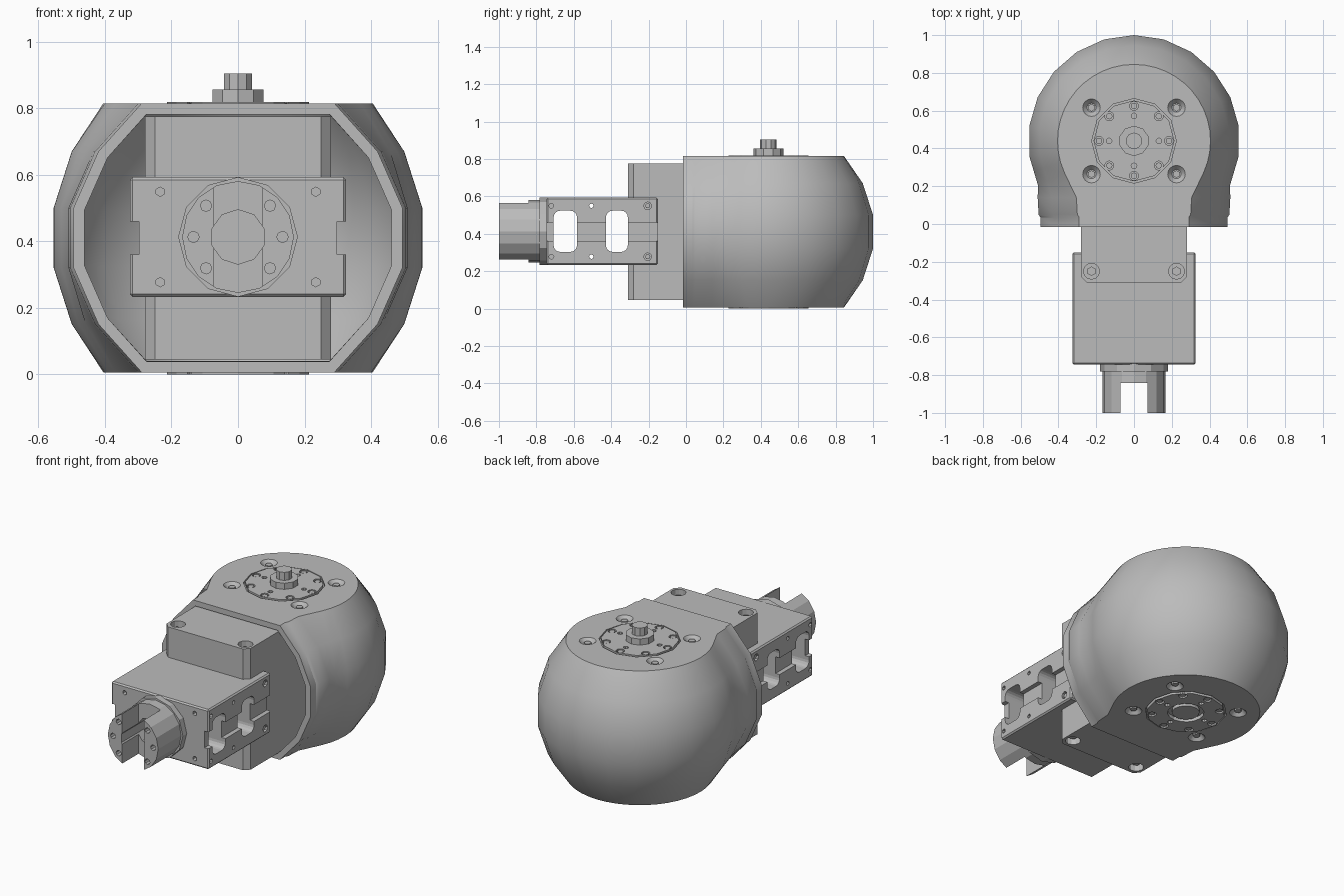
import bpy, bmesh, math
from mathutils import Matrix, Vector

if "Cube" in bpy.data.objects:
    bpy.data.objects.remove(bpy.data.objects["Cube"], do_unlink=True)

grey = bpy.data.materials.new("machined grey")
grey.use_nodes = True
grey.diffuse_color = (0.5, 0.5, 0.5, 1)
grey.node_tree.nodes["Principled BSDF"].inputs["Base Color"].default_value = (0.5, 0.5, 0.5, 1)

CY, TOP, BOTTOM, ARM_Z = 0.44, 0.815, 0.006, 0.413


def add(name, bm):
    bmesh.ops.recalc_face_normals(bm, faces=bm.faces)
    mesh = bpy.data.meshes.new(name)
    bm.to_mesh(mesh)
    bm.free()
    mesh.materials.append(grey)
    ob = bpy.data.objects.new(name, mesh)
    bpy.context.collection.objects.link(ob)
    return ob


def cyl(name, axis, a, b, centre, r, sides=12, r2=None):
    """Cylinder or cone from a to b along an axis; centre is the other two coordinates."""
    mid = list(centre)
    mid.insert("XYZ".index(axis), (a + b) / 2)
    turn = {"X": Matrix.Rotation(math.pi / 2, 4, "Y"),
            "Y": Matrix.Rotation(-math.pi / 2, 4, "X"), "Z": Matrix()}[axis]
    bm = bmesh.new()
    bmesh.ops.create_cone(bm, cap_ends=True, segments=sides, radius1=r,
                          radius2=r if r2 is None else r2, depth=b - a,
                          matrix=Matrix.Translation(mid) @ turn)
    return add(name, bm)


def box(name, lo, hi, bevel=0, axis=None, segments=1):
    """Box between two corners; bevels edges along one axis, or all of them."""
    lo, hi = Vector(lo), Vector(hi)
    bm = bmesh.new()
    bmesh.ops.create_cube(bm, size=1, matrix=Matrix.Translation((lo + hi) / 2)
                          @ Matrix.Diagonal((*(hi - lo), 1)))
    if bevel:
        edges = [e for e in bm.edges if axis is None or
                 abs((e.verts[0].co - e.verts[1].co)[axis]) > 0.001]
        bmesh.ops.bevel(bm, geom=edges, offset=bevel, segments=segments,
                        profile=0.5, affect="EDGES")
    return add(name, bm)


def finish(ob, cutters=()):
    """Cut all the holes, bake the modifiers and drop the cutters."""
    for c in cutters:
        c.hide_render = True
        m = ob.modifiers.new("cut", "BOOLEAN")
        m.operation, m.solver, m.object = "DIFFERENCE", "EXACT", c
    bpy.context.view_layer.update()
    deps = bpy.context.evaluated_depsgraph_get()
    mesh = bpy.data.meshes.new_from_object(ob.evaluated_get(deps))
    ob.modifiers.clear()
    ob.data = mesh
    for c in cutters:
        bpy.data.objects.remove(c, do_unlink=True)


# Rounded shell: a barrel footprint at each height that narrows to an open front
def footprint(r, front, rim):
    half = []
    steps = 14
    for i in range(steps + 1):
        a = math.radians(90 - i * 8.2)
        k = r if rim or i % 2 == 0 else r * math.cos(math.radians(8.2))
        half.append((k * math.cos(a), CY + k * math.sin(a)))
    half += [(front + 0.015, 0.14), (front + 0.01, 0.05), (front, 0.035), (front, -0.015)]
    return [(-x, y) for x, y in half[:0:-1]] + half


levels = [(TOP, 0.405, 0.29), (0.67, 0.505, 0.42), (0.5, 0.56, 0.495)]
levels += [(TOP + BOTTOM - z, r, w) for z, r, w in levels[::-1]]
bm = bmesh.new()
rows = [[bm.verts.new((x, y, z)) for x, y in footprint(r, w, i in (0, 5))]
        for i, (z, r, w) in enumerate(levels)]
for up, down in zip(rows, rows[1:]):
    for i in range(len(up) - 1):
        bm.faces.new((up[i], up[i + 1], down[i + 1], down[i]))
bm.faces.new(rows[0])
bm.faces.new(rows[-1])
shell = add("rounded_shell", bm)
wall = shell.modifiers.new("wall", "SOLIDIFY")
wall.thickness, wall.offset, wall.use_even_offset = 0.033, -1, True

# Bolted discs, countersunk screws and hub on the top and bottom of the shell
shell_cuts = []
for side, face, out in (("top", TOP, 1), ("bottom", BOTTOM, -1)):
    def span(d0, d1):
        return sorted((face + out * d0, face + out * d1))

    shell_cuts.append(cyl("cut", "Z", *span(-0.014, 0.03), (0, CY), 0.224))
    for sx in (-1, 1):
        for sy in (-1, 1):
            at = (sx * 0.225, CY + sy * 0.176)
            radii = (0.024, 0.05) if out > 0 else (0.05, 0.024)
            shell_cuts.append(cyl("cut", "Z", *span(-0.026, 0.004), at, radii[0], 16, radii[1]))
            cyl(f"{side}_shell_screw", "Z", *span(-0.03, -0.01), at, 0.02, 6)
    disc = cyl(f"{side}_disc", "Z", *span(-0.02, 0.004 if out > 0 else 0.006), (0, CY), 0.214)
    cuts = []
    for i in range(8):
        a = i * math.pi / 4
        at = (0.185 * math.cos(a), CY + 0.185 * math.sin(a))
        cuts.append(cyl("cut", "Z", *span(-0.01, 0.02), at, 0.024, 10))
        cyl(f"{side}_disc_screw", "Z", *span(-0.015, 0.001), at, 0.017, 8)
        if i % 2 == 0:
            at = (0.132 * math.cos(a), CY + 0.132 * math.sin(a))
            cuts.append(cyl("cut", "Z", *span(-0.01, 0.02), at, 0.015, 8))
    if out < 0:
        cuts.append(cyl("cut", "Z", *span(-0.014, 0.02), (0, CY), 0.1, 16))
        cyl("bottom_hub", "Z", *span(-0.018, 0.005), (0, CY), 0.075, 16)
    finish(disc, cuts)
finish(shell, shell_cuts)
cyl("hub_base", "Z", TOP, 0.856, (0, CY), 0.08, 10)
cyl("hub_pin", "Z", 0.85, 0.905, (0, CY), 0.044, 10)

# Neck block leading out of the shell, with screw pockets above and below
block = box("neck_block", (-0.28, -0.31, 0.045), (0.28, 0.45, 0.776), 0.03, 2)
pockets = []
for x in (-0.225, 0.225):
    for lo, hi, s0, s1 in ((0.72, 0.8, 0.71, 0.75), (0.02, 0.1, 0.07, 0.11)):
        pockets.append(cyl("cut", "Z", lo, hi, (x, -0.25), 0.042, 12))
        cyl("neck_screw", "Z", s0, s1, (x, -0.25), 0.025, 6)
finish(block, pockets)

# Arm housing with side channels, rounded through slots and bolt holes
arm = box("arm_housing", (-0.325, -0.745, 0.233), (0.325, -0.15, 0.593), 0.008)
cuts = [box("cut", (-1, y0, 0.303), (1, y1, 0.523), 0.035, 0, 4)
        for y0, y1 in ((-0.708, -0.583), (-0.428, -0.311))]
for s in (-1, 1):
    x0, x1 = sorted((s * 0.298, s * 0.4))
    cuts.append(box("cut", (x0, -1, 0.36), (x1, 0, 0.46)))
    z = ARM_Z + s * 0.136
    cuts.append(cyl("cut", "X", -1, 1, (-0.506, z), 0.012, 8))
    for t in (-1, 1):
        a, b = sorted((t * 0.3, t * 0.4))
        cuts.append(cyl("cut", "X", a, b, (-0.72, z), 0.013, 8))
        cuts.append(cyl("cut", "X", a, b, (-0.205, z), 0.021, 8))
        cyl("side_screw", "X", *sorted((t * 0.29, t * 0.317)), (-0.205, z), 0.014, 6)
        cuts.append(cyl("cut", "Y", -0.8, -0.72, (t * 0.234, z), 0.014, 6))
finish(arm, cuts)

# Round flange and forked coupling at the tip of the arm
flange = cyl("tip_flange", "Y", -0.782, -0.735, (0, ARM_Z), 0.18, 12)
finish(flange, [cyl("cut", "Y", -0.9, -0.755, (0, ARM_Z), 0.082, 10)])
fork = cyl("tip_fork", "Y", -1, -0.775, (0, ARM_Z), 0.168, 16)
cuts = [box("cut", (-0.072, -1.1, 0), (0.072, -0.843, 1)),
        cyl("cut", "Y", -1.1, -0.7, (0, ARM_Z), 0.082, 10)]
for s in (-1, 1):
    for x, dz in ((0.134, 0), (0.096, 0.094), (0.096, -0.094)):
        cuts.append(cyl("cut", "Y", -1.1, -0.96, (s * x, ARM_Z + dz), 0.017, 8))
finish(fork, cuts)

# Smooth the shell while keeping its rims crisp
bpy.ops.object.select_all(action="DESELECT")
shell.select_set(True)
bpy.context.view_layer.objects.active = shell
bpy.ops.object.shade_smooth_by_angle(angle=math.radians(30))
